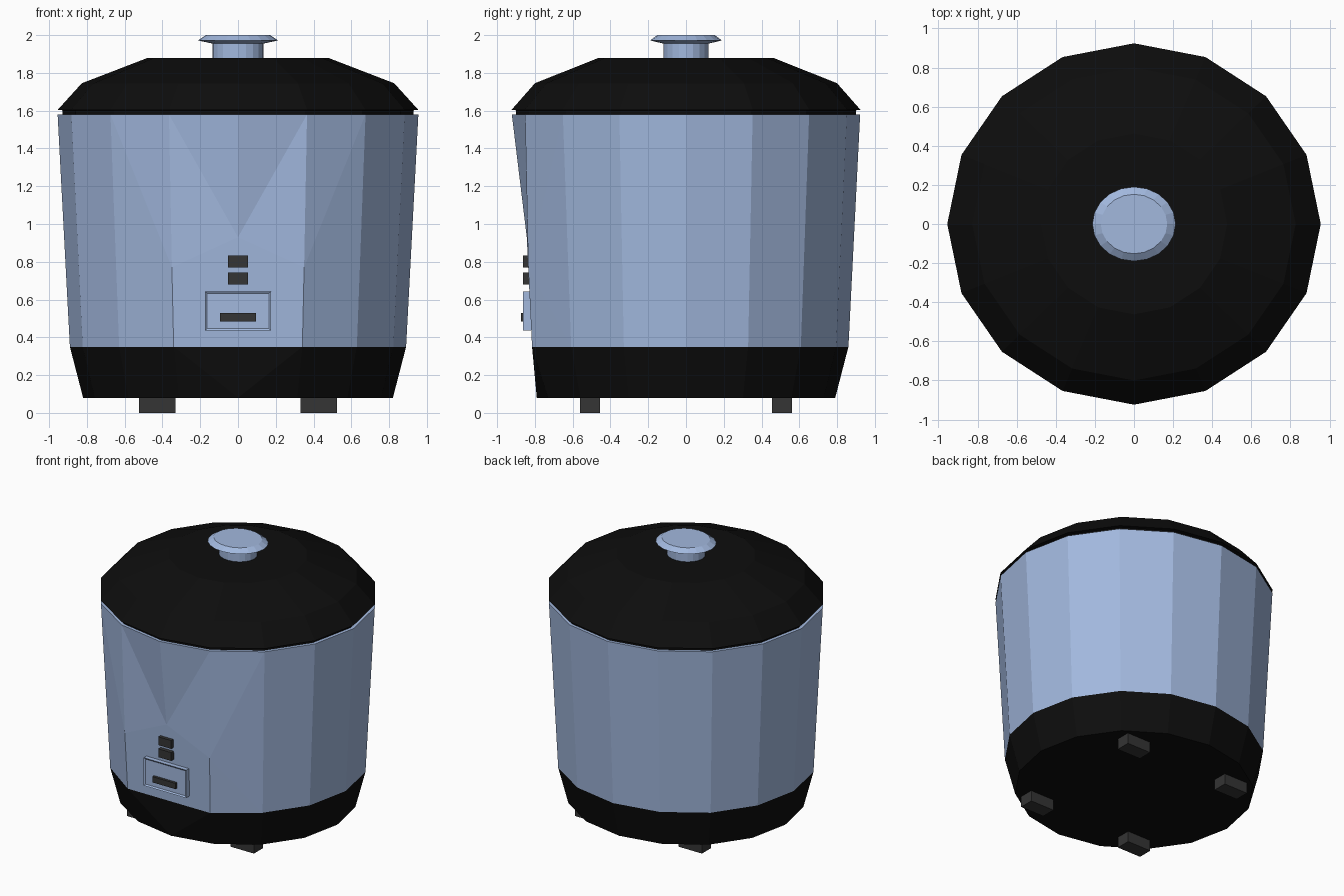
import bpy, bmesh, math

if "Cube" in bpy.data.objects:
    bpy.data.objects.remove(bpy.data.objects["Cube"])


def material(name, rgb):
    m = bpy.data.materials.new(name)
    m.diffuse_color = (*rgb, 1)
    m.use_nodes = True
    m.node_tree.nodes["Principled BSDF"].inputs["Base Color"].default_value = m.diffuse_color
    return m


BLUE = material("light_blue", (0.36, 0.48, 0.73))
BLACK = material("black", (0.004, 0.004, 0.004))
GREY = material("dark_grey", (0.035, 0.035, 0.035))


def finish(name, bm, mat):
    bmesh.ops.recalc_face_normals(bm, faces=bm.faces[:])
    me = bpy.data.meshes.new(name)
    bm.to_mesh(me)
    bm.free()
    me.materials.append(mat)
    ob = bpy.data.objects.new(name, me)
    bpy.context.collection.objects.link(ob)
    return ob


def ring(bm, n, rx, ry, z):
    return [bm.verts.new((rx * math.cos(2 * math.pi * i / n),
                          ry * math.sin(2 * math.pi * i / n), z)) for i in range(n)]


def stack(name, profile, n, mat):
    """Closed elliptical lathe from (rx, ry, z) rows."""
    bm = bmesh.new()
    rings = [ring(bm, n, *p) for p in profile]
    for a, b in zip(rings, rings[1:]):
        for i in range(n):
            j = (i + 1) % n
            bm.faces.new((a[i], a[j], b[j], b[i]))
    bm.faces.new(rings[0])
    bm.faces.new(rings[-1])
    return finish(name, bm, mat)


def box(name, x, y, z, mat, inset=0, depth=0):
    bm = bmesh.new()
    bmesh.ops.create_cube(bm, size=1)
    for v in bm.verts:
        v.co = [(lo + hi) / 2 + c * (hi - lo) for c, (lo, hi) in zip(v.co, (x, y, z))]
    if inset:
        front = min(bm.faces, key=lambda f: f.calc_center_median().y)
        bmesh.ops.inset_region(bm, faces=[front], thickness=inset)
        bmesh.ops.translate(bm, verts=front.verts[:], vec=(0, depth, 0))
    return finish(name, bm, mat)


N = 16
FRONT_Y = -0.815  # flattened front at the seam between base and body

# Body: tapered 16-gon with a flat control panel blending into the round top
bm = bmesh.new()
lo = ring(bm, N, 0.89, 0.86, 0.35)
hi = ring(bm, N, 0.955, 0.922, 1.58)
for i in (11, 13):
    lo[i].co.y = FRONT_Y
for i in range(N):
    if i not in (10, 11, 12, 13):
        j = (i + 1) % N
        bm.faces.new((lo[i], lo[j], hi[j], hi[i]))
peak = bm.verts.new((0, -0.843, 0.93))
ql = bm.verts.new((-0.35, -0.835, 0.77))
qr = bm.verts.new((0.35, -0.835, 0.77))
bm.faces.new((lo[11], lo[13], qr, peak, ql))
for q, near, far in ((ql, 11, 10), (qr, 13, 14)):
    bm.faces.new((lo[near], lo[far], q))
    bm.faces.new((lo[far], hi[far], q))
    bm.faces.new((hi[far], hi[near], q))
    bm.faces.new((hi[near], peak, q))
    bm.faces.new((hi[near], hi[12], peak))
bm.verts.remove(lo.pop(12))
bm.faces.new(lo)
bm.faces.new(hi)
finish("body", bm, BLUE)

# Base: black skirt whose upper front edge follows the flat panel
bm = bmesh.new()
bot = ring(bm, N, 0.82, 0.79, 0.08)
top = ring(bm, N, 0.89, 0.86, 0.35)
for i in (11, 13):
    top[i].co.y = FRONT_Y
for i in range(N):
    if i not in (11, 12):
        j = (i + 1) % N
        bm.faces.new((bot[i], bot[j], top[j], top[i]))
bm.faces.new((bot[11], bot[12], top[11]))
bm.faces.new((bot[12], bot[13], top[13]))
bm.faces.new((bot[12], top[13], top[11]))
bm.verts.remove(top.pop(12))
bm.faces.new(top)
bm.faces.new(bot)
finish("base", bm, BLACK)

# Lid with a recessed rim, and the knob
stack("lid", [(0.93, 0.90, 1.575), (0.93, 0.90, 1.602), (0.955, 0.924, 1.604),
              (0.827, 0.80, 1.745), (0.477, 0.462, 1.88)], N, BLACK)
stack("knob", [(0.135, 0.12, 1.87), (0.135, 0.12, 1.955), (0.213, 0.19, 1.972),
               (0.17, 0.152, 2.0)], 20, BLUE)

# Feet
for sx, side in ((-1, "left"), (1, "right")):
    for sy, end in ((-1, "front"), (1, "back")):
        box(f"{end}_{side}_foot", sorted((sx * 0.33, sx * 0.525)),
            sorted((sy * 0.455, sy * 0.562)), (0, 0.09), GREY)

# Control panel: framed plate, switch lever and two indicator lamps
box("switch_plate", (-0.175, 0.175), (-0.862, -0.82), (0.435, 0.643), BLUE, 0.015, 0.008)
box("switch_lever", (-0.095, 0.095), (-0.874, -0.845), (0.485, 0.528), GREY)
for name, z in (("upper_lamp", 0.77), ("lower_lamp", 0.68)):
    box(name, (-0.053, 0.053), (-0.863, -0.83), (z, z + 0.062), GREY)
